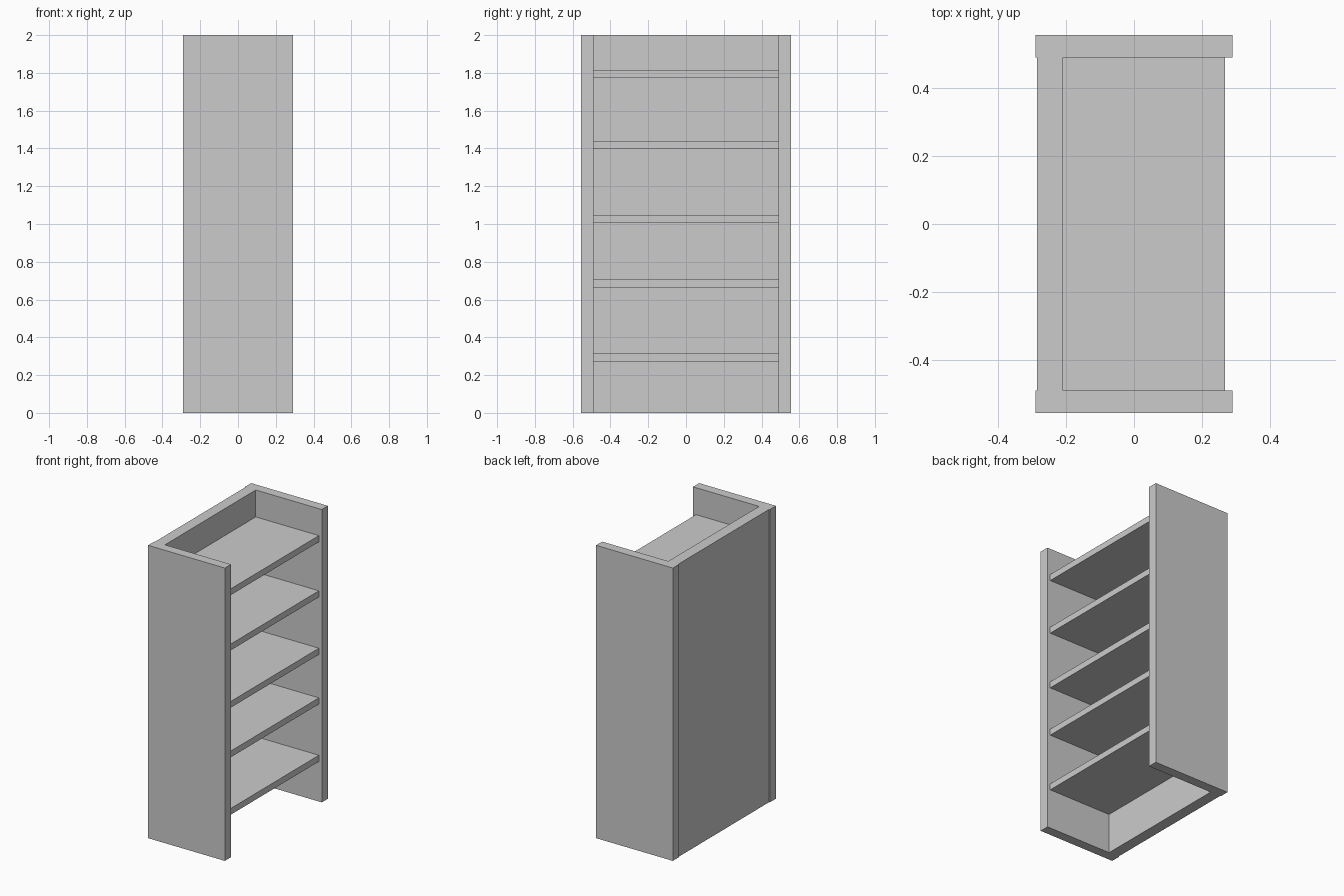
import bpy, bmesh

if "Cube" in bpy.data.objects:
    bpy.data.objects.remove(bpy.data.objects["Cube"])

HEIGHT = 2.0
SIDE_X, SIDE_Y, INNER_Y = 0.29, 0.556, 0.49
BACK_OUT, BACK_IN, SHELF_X = -0.285, -0.209, 0.268
SHELF_T = 0.043


def extrude_profile(name, points, z0, z1):
    """Extrude a flat outline in the xy plane from z0 to z1."""
    bm = bmesh.new()
    face = bm.faces.new([bm.verts.new((x, y, z0)) for x, y in points])
    res = bmesh.ops.extrude_face_region(bm, geom=[face], use_keep_orig=True)
    verts = [g for g in res["geom"] if isinstance(g, bmesh.types.BMVert)]
    bmesh.ops.translate(bm, verts=verts, vec=(0, 0, z1 - z0))
    bmesh.ops.recalc_face_normals(bm, faces=bm.faces[:])
    mesh = bpy.data.meshes.new(name)
    bm.to_mesh(mesh)
    bm.free()
    obj = bpy.data.objects.new(name, mesh)
    bpy.context.collection.objects.link(obj)
    return obj


# Carcass: two side panels joined by a slightly recessed back panel
half = [(BACK_IN, INNER_Y), (SIDE_X, INNER_Y), (SIDE_X, SIDE_Y),
        (-SIDE_X, SIDE_Y), (-SIDE_X, INNER_Y), (BACK_OUT, INNER_Y)]
outline = half + [(x, -y) for x, y in reversed(half)]
extrude_profile("carcass", outline, 0, HEIGHT)

# Shelves between the sides
shelf = [(BACK_IN, -INNER_Y), (SHELF_X, -INNER_Y),
         (SHELF_X, INNER_Y), (BACK_IN, INNER_Y)]
for i, z in enumerate((0.273, 0.665, 1.004, 1.396, 1.773), 1):
    extrude_profile(f"shelf_{i}", shelf, z, z + SHELF_T)
